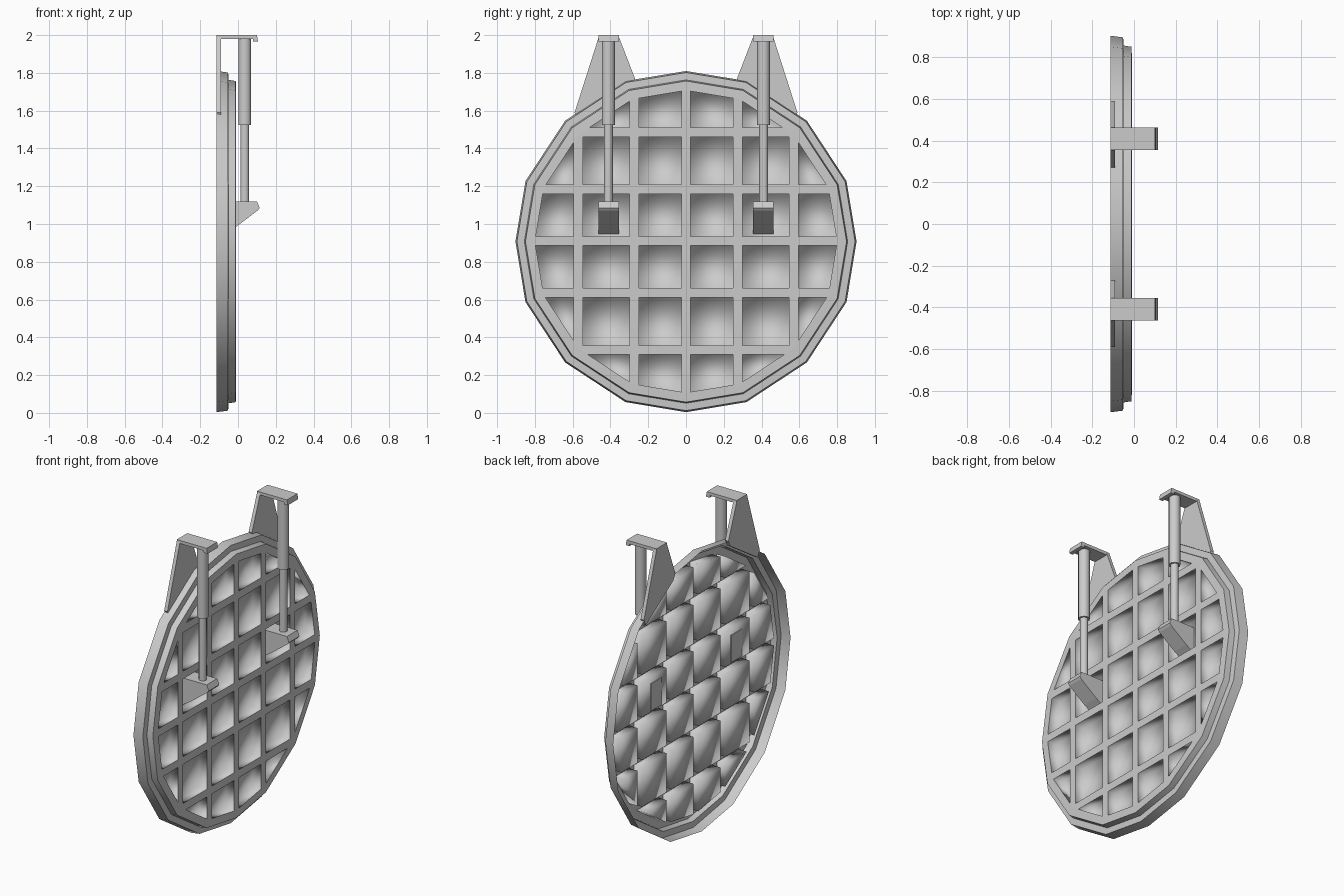
import bpy, bmesh, math
from mathutils import Vector

if "Cube" in bpy.data.objects:
    bpy.data.objects.remove(bpy.data.objects["Cube"])

CZ = 0.907                                   # height of the disc centre
QUARTER = [(0.903, 0), (0.85, 0.32), (0.64, 0.64), (0.32, 0.85)]
OUTLINE = []                                 # 16-sided outline in (y, z)
q = QUARTER
for _ in range(4):
    OUTLINE += q
    q = [(-z, y) for y, z in q]


def to_object(name, bm, smooth_angle=None):
    mesh = bpy.data.meshes.new(name)
    bm.to_mesh(mesh)
    bm.free()
    ob = bpy.data.objects.new(name, mesh)
    bpy.context.collection.objects.link(ob)
    if smooth_angle:
        bpy.ops.object.select_all(action='DESELECT')
        ob.select_set(True)
        bpy.context.view_layer.objects.active = ob
        bpy.ops.object.shade_smooth_by_angle(angle=math.radians(smooth_angle))
    return ob


def ring(bm, x, radius):
    s = radius / 0.903
    return [bm.verts.new((x, y * s, CZ + z * s)) for y, z in OUTLINE]


def prism(name, pts, offset):
    """Solid made by sweeping a closed loop of points along offset."""
    bm = bmesh.new()
    face = bm.faces.new([bm.verts.new(p) for p in pts])
    ext = bmesh.ops.extrude_face_region(bm, geom=[face], use_keep_orig=True)
    bmesh.ops.translate(bm, vec=offset,
                        verts=[v for v in ext['geom'] if isinstance(v, bmesh.types.BMVert)])
    bmesh.ops.recalc_face_normals(bm, faces=bm.faces[:])
    return to_object(name, bm)


def tube(name, x, y, z0, z1, r):
    bm = bmesh.new()
    bmesh.ops.create_cone(bm, cap_ends=True, segments=10, radius1=r, radius2=r, depth=z1 - z0)
    bmesh.ops.translate(bm, vec=(x, y, (z0 + z1) / 2), verts=bm.verts[:])
    return to_object(name, bm, 50)


# Stepped rim, open at the back
bm = bmesh.new()
loops = [ring(bm, x, r) for x, r in
         [(-0.113, 0.903), (-0.052, 0.895), (-0.05, 0.856), (-0.012, 0.85), (-0.01, 0.80)]]
for a, b in zip(loops, loops[1:]):
    for i in range(16):
        j = (i + 1) % 16
        bm.faces.new((a[i], a[j], b[j], b[i]))
to_object("rim", bm, 40)

# Lattice panel: cut by the bar edges, then sink each cell into a pocket
bm = bmesh.new()
bm.faces.new(ring(bm, -0.01, 0.80))
BARS_Y = [-0.57, -0.275, 0, 0.275, 0.57]
BARS_Z = [0.333, 0.635, 0.91, 1.185, 1.485]
HALF = 0.025
for axis, bars in ((1, BARS_Y), (2, BARS_Z)):
    for c in bars:
        for d in (-HALF, HALF):
            co, no = Vector(), Vector()
            co[axis], no[axis] = c + d, 1
            bmesh.ops.bisect_plane(bm, geom=bm.verts[:] + bm.edges[:] + bm.faces[:],
                                   plane_co=co, plane_no=no)
cells = []
for f in bm.faces:
    c = f.calc_center_median()
    if (all(abs(c.y - b) > HALF for b in BARS_Y) and all(abs(c.z - b) > HALF for b in BARS_Z)
            and f.calc_area() > 0.004):
        cells.append(f)
floors = bmesh.ops.extrude_discrete_faces(bm, faces=cells)['faces']
bmesh.ops.translate(bm, vec=(-0.06, 0, 0), verts=list({v for f in floors for v in f.verts}))
bmesh.ops.remove_doubles(bm, verts=bm.verts[:], dist=0.0005)
for f in bm.faces:
    f.smooth = True
for e in bm.edges:                           # crisp pocket mouths, soft pocket floors
    e.smooth = not all(v.co.x > -0.02 for v in e.verts)
to_object("lattice_panel", bm)

# Hanger, piston and foot on both sides
for side, s in (("left", -1), ("right", 1)):
    y0 = s * 0.355
    width = (0, s * 0.107, 0)
    # Tapered ear rising from the rim
    ear = [(0.355, 1.99), (0.462, 1.99), (0.59, 1.59), (0.57, 1.55), (0.29, 1.73), (0.27, 1.77)]
    prism(side + "_ear", [(-0.113, s * y, z) for y, z in ear], (0.023, 0, 0))
    # Top arm with a short lip
    arm = [(-0.113, 1.98), (-0.113, 2.0), (0.10, 2.0), (0.106, 1.966), (0.08, 1.966), (0.078, 1.98)]
    prism(side + "_arm", [(x, y0, z) for x, z in arm], width)
    # Telescoping piston
    tube(side + "_piston_sleeve", 0.036, s * 0.411, 1.525, 1.985, 0.035)
    tube(side + "_piston_rod", 0.036, s * 0.411, 1.08, 1.54, 0.024)
    # Wedge foot fixed in the pocket
    foot = [(-0.074, 1.12), (0.10, 1.12), (0.115, 1.085), (0.105, 1.072), (-0.01, 0.985), (-0.074, 0.945)]
    prism(side + "_foot", [(x, y0, z) for x, z in foot], width)
